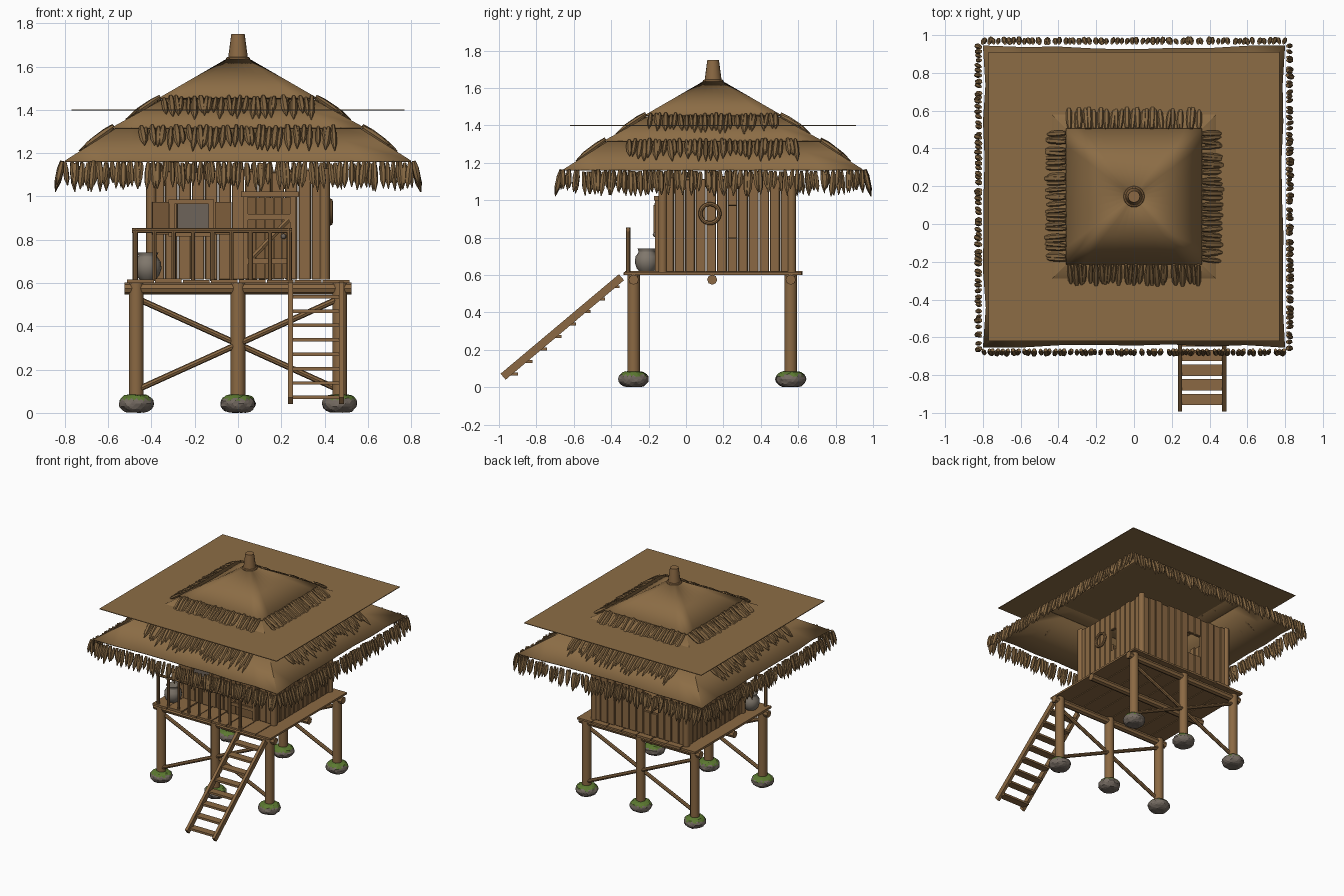
import bpy, bmesh, math, random
from mathutils import Vector, Matrix

if "Cube" in bpy.data.objects:
    bpy.data.objects.remove(bpy.data.objects["Cube"])

random.seed(7)
CY = 0.145  # roof centre in y
rnd = random.uniform


def material(name, rgb):
    m = bpy.data.materials.new(name)
    m.diffuse_color = (*rgb, 1)
    m.use_nodes = True
    m.node_tree.nodes["Principled BSDF"].inputs["Base Color"].default_value = m.diffuse_color
    return m


THATCH = material("thatch", (0.262, 0.152, 0.060))
STRAW = material("straw", (0.235, 0.137, 0.055))
WOOD = material("wood", (0.258, 0.141, 0.056))
DARK = material("dark_wood", (0.20, 0.108, 0.042))
STONE = material("stone", (0.175, 0.145, 0.120))
MOSS = material("moss", (0.105, 0.19, 0.030))
CLAY = material("grey_clay", (0.215, 0.185, 0.150))
PANE = material("window_grey", (0.155, 0.125, 0.100))


def finish(name, bm, *mats, smooth=False):
    bmesh.ops.recalc_face_normals(bm, faces=bm.faces)
    me = bpy.data.meshes.new(name)
    bm.to_mesh(me)
    bm.free()
    for m in mats:
        me.materials.append(m)
    ob = bpy.data.objects.new(name, me)
    bpy.context.collection.objects.link(ob)
    if smooth:
        bpy.ops.object.select_all(action='DESELECT')
        ob.select_set(True)
        bpy.context.view_layer.objects.active = ob
        bpy.ops.object.shade_smooth_by_angle(angle=math.radians(40))
    return ob


def box(bm, lo, hi, rot=None):
    lo, hi = Vector(lo), Vector(hi)
    m = Matrix.Translation((lo + hi) / 2)
    if rot:
        m = m @ rot
    bmesh.ops.create_cube(bm, size=1, matrix=m @ Matrix.Diagonal((*(hi - lo), 1)))


def tube(bm, a, b, rings, n=10):
    """Rings of (fraction, radius) swept along the line a-b."""
    a, b = Vector(a), Vector(b)
    q = (b - a).to_track_quat('Z', 'Y')
    rows = []
    for t, r in rings:
        c = a.lerp(b, t)
        rows.append([bm.verts.new(c + q @ Vector((r * math.cos(k * math.tau / n), r * math.sin(k * math.tau / n), 0)))
                     for k in range(n)])
    for p, s in zip(rows, rows[1:]):
        for k in range(n):
            bm.faces.new((p[k], p[(k + 1) % n], s[(k + 1) % n], s[k]))
    bm.faces.new(rows[0])
    bm.faces.new(rows[-1])


def rod(bm, a, b, r, n=10):
    tube(bm, a, b, [(0, r), (1, r)], n)


def torus(bm, centre, axis_x, R, r, n=20, k=8):
    grid = []
    for i in range(n):
        t = i * math.tau / n
        ring = []
        for j in range(k):
            s = j * math.tau / k
            u, v, w = (R + r * math.cos(s)) * math.cos(t), (R + r * math.cos(s)) * math.sin(t), r * math.sin(s)
            ring.append(bm.verts.new(Vector(centre) + Vector((w, u, v) if axis_x else (u, v, w))))
        grid.append(ring)
    for i in range(n):
        for j in range(k):
            p, q = grid[i], grid[(i + 1) % n]
            bm.faces.new((p[j], q[j], q[(j + 1) % k], p[(j + 1) % k]))


# Roof: three stacked thatch skirts
def skirt(name, top, bottom, wave=0.0, round_top=False, n=8):
    bm = bmesh.new()
    rows = []
    for f in (0, 0.5, 1):
        h = top[0] + (bottom[0] - top[0]) * f
        z = top[1] + (bottom[1] - top[1]) * f
        row = []
        for side in range(4):
            for i in range(n):
                u = -1 + 2 * i / n
                p = Vector((u, -1, 0))
                if round_top and f == 0:
                    p.normalize()
                hh = h - (rnd(0, wave) if f == 1 and i else 0)
                p = Matrix.Rotation(side * math.pi / 2, 3, 'Z') @ (p * hh)
                row.append(bm.verts.new((p.x, p.y + CY, z)))
        rows.append(row)
    for a, b in zip(rows, rows[1:]):
        for i in range(4 * n):
            j = (i + 1) % (4 * n)
            bm.faces.new((a[i], b[i], b[j], a[j]))
    ob = finish(name, bm, THATCH, smooth=True)
    mod = ob.modifiers.new("thickness", 'SOLIDIFY')
    mod.thickness, mod.offset = 0.008, -1


skirt("roof_top", (0.045, 1.64), (0.36, 1.458), round_top=True)
skirt("roof_middle", (0.30, 1.475), (0.58, 1.32))
skirt("roof_lower", (0.50, 1.355), (0.80, 1.165), wave=0.02)
bm = bmesh.new()
box(bm, (-0.77, CY - 0.765, 1.396), (0.77, CY + 0.765, 1.401))
finish("roof_sheet", bm, THATCH)


# Hanging straw fringes on all four sides
def fringe(name, half, z, span, count, out, drop, r):
    bm = bmesh.new()
    for side in range(4):
        rot = Matrix.Rotation(side * math.pi / 2, 3, 'Z')
        for i in range(count):
            u = -span + 2 * span * (i + 0.5) / count + rnd(-0.008, 0.008)
            k, rr = rnd(0.72, 1.08), r * rnd(0.8, 1.2)
            a = rot @ Vector((u, -half, 0))
            b = rot @ Vector((u + rnd(-0.015, 0.015), -half - out * k, 0))
            tube(bm, a + Vector((0, CY, z + rnd(-0.008, 0.006))), b + Vector((0, CY, z - drop * k)),
                 [(0, rr * 0.6), (0.3, rr), (0.7, rr * 0.95), (1, rr * 0.15)], 6)
    finish(name, bm, STRAW, smooth=True)


fringe("fringe_top", 0.36, 1.457, 0.35, 26, 0.15, 0.095, 0.015)
fringe("fringe_middle", 0.575, 1.322, 0.46, 34, 0.15, 0.105, 0.015)
fringe("fringe_lower", 0.812, 1.158, 0.81, 60, 0.03, 0.128, 0.014)

# Finial with rope ring
bm = bmesh.new()
tube(bm, (0, CY, 1.61), (0, CY, 1.75), [(0, 0.047), (0.3, 0.044), (1, 0.031)], 16)
torus(bm, (0, CY, 1.635), False, 0.046, 0.010)
finish("finial", bm, WOOD, smooth=True)

# Posts and stones
posts, stones = bmesh.new(), bmesh.new()
for x in (-0.47, 0, 0.47):
    for y in (-0.28, 0.56):
        rod(posts, (x, y, 0.05), (x, y, 0.60), 0.034, 12)
        made = bmesh.ops.create_icosphere(stones, subdivisions=3, radius=1)["verts"]
        for v in made:
            k = rnd(0.95, 1.04)
            cz = max(-0.8, min(0.8, v.co.z)) / 0.8
            v.co = Vector((x + v.co.x * 0.081 * k, y + v.co.y * 0.081 * k, 0.043 + cz * 0.041 * k))
for f in stones.faces:
    c = f.calc_center_median()
    f.material_index = int(c.z > 0.062 + rnd(-0.008, 0.008))
finish("posts", posts, WOOD, smooth=True)
finish("foot_stones", stones, STONE, MOSS)

# Cross braces front and back, beams under the deck
bm = bmesh.new()
for y in (-0.28, 0.56):
    for s in (-1, 1):
        rod(bm, (-0.47 * s, y + 0.01 * s, 0.53), (0.47 * s, y + 0.01 * s, 0.105), 0.014, 8)
finish("cross_braces", bm, WOOD, smooth=True)
bm = bmesh.new()
for y in (-0.28, 0.14, 0.56):
    rod(bm, (-0.525, y, 0.575), (0.525, y, 0.575), 0.027, 8)
finish("deck_beams", bm, WOOD)

# Deck planks
bm = bmesh.new()
for i in range(8):
    x, d = -0.515 + i * 0.129, rnd(-0.003, 0.003)
    box(bm, (x + 0.003, -0.33 + d, 0.6), (x + 0.126, 0.62 + d, 0.617 + d))
finish("deck", bm, WOOD)


# Walls of vertical planks; a hole is (u0, u1, z0, z1)
def wall(name, a, b, place, hole=None, n=13):
    bm = bmesh.new()
    w = (b - a) / n
    for i in range(n):
        u0, u1, t = a + i * w + 0.002, a + (i + 1) * w - 0.002, rnd(0.008, 0.015)
        spans = [(0.615, 1.12 + rnd(-0.01, 0.01))]
        if hole and hole[0] < (u0 + u1) / 2 < hole[1]:
            spans = [(0.615, hole[2]), (hole[3], 1.12)]
        for z0, z1 in spans:
            p, q = place(u0, -0.012), place(u1, t)
            box(bm, (min(p[0], q[0]), min(p[1], q[1]), z0), (max(p[0], q[0]), max(p[1], q[1]), z1))
    bmesh.ops.bevel(bm, geom=bm.edges[:], offset=0.004, segments=1, affect='EDGES')
    finish(name, bm, WOOD)


wall("front_wall", -0.40, 0.40, lambda u, d: (u, -0.125 - d))
wall("back_wall", -0.40, 0.40, lambda u, d: (u, 0.565 + d), (-0.16, -0.03, 0.8, 0.97))
wall("right_wall", -0.12, 0.56, lambda u, d: (0.40 + d, u), (0.22, 0.30, 0.8, 0.97), 12)
wall("left_wall", -0.12, 0.56, lambda u, d: (-0.40 - d, u), None, 12)
bm = bmesh.new()
for x in (-0.40, 0.40):
    for y in (-0.125, 0.565):
        rod(bm, (x, y, 0.615), (x, y, 1.13), 0.024, 10)
finish("corner_posts", bm, WOOD, smooth=True)

# Front window: pane, frame, open shutters
bm = bmesh.new()
box(bm, (-0.28, -0.147, 0.835), (-0.135, -0.141, 0.965))
finish("window_pane", bm, PANE)
bm = bmesh.new()
for x in (-0.305, -0.125):
    box(bm, (x - 0.012, -0.165, 0.82), (x + 0.012, -0.135, 0.985))
for z in (0.825, 0.975):
    box(bm, (-0.32, -0.168, z - 0.011), (-0.11, -0.135, z + 0.011))
finish("window_frame", bm, WOOD)
bm = bmesh.new()
for x, s in ((-0.36, 1), (-0.068, -1)):
    box(bm, (x - 0.038, -0.165, 0.825), (x + 0.038, -0.153, 0.975), Matrix.Rotation(0.22 * s, 4, 'Z'))
finish("shutters", bm, DARK)

# Door with frame, planks and Z brace
bm = bmesh.new()
for i in range(5):
    x = 0.045 + i * 0.04
    box(bm, (x + 0.001, -0.15, 0.62), (x + 0.039, -0.138, 0.995))
finish("door_planks", bm, DARK)
bm = bmesh.new()
for x in (0.035, 0.253):
    box(bm, (x - 0.012, -0.165, 0.618), (x + 0.012, -0.135, 1.0))
box(bm, (0.015, -0.172, 0.997), (0.28, -0.135, 1.022))
for z in (0.70, 0.905):
    box(bm, (0.045, -0.162, z - 0.013), (0.245, -0.148, z + 0.013))
rod(bm, (0.06, -0.152, 0.71), (0.235, -0.152, 0.895), 0.013, 6)
finish("door_frame", bm, WOOD)
bm = bmesh.new()
bmesh.ops.create_uvsphere(bm, u_segments=10, v_segments=6, radius=0.013, matrix=Matrix.Translation((0.21, -0.165, 0.815)))
finish("door_knob", bm, PANE, smooth=True)

# Ring hung on the right wall
bm = bmesh.new()
torus(bm, (0.427, 0.128, 0.928), True, 0.051, 0.011, 24)
finish("wall_ring", bm, WOOD, smooth=True)

# Railing
bm = bmesh.new()
rod(bm, (-0.49, -0.31, 0.842), (0.25, -0.31, 0.842), 0.011, 8)
for x in (-0.475, 0.237):
    rod(bm, (x, -0.31, 0.61), (x, -0.31, 0.855), 0.012, 8)
for i in range(1, 8):
    x = -0.475 + i * 0.089
    rod(bm, (x, -0.31, 0.61), (x, -0.31, 0.84), 0.010, 8)
finish("railing", bm, WOOD, smooth=True)

# Ladder
bm = bmesh.new()
top, foot = Vector((0, -0.345, 0.588)), Vector((0, -0.978, 0.056))
tilt = Matrix.Rotation(math.atan2(top.z - foot.z, top.y - foot.y), 4, 'X')
mid, half = (top + foot) / 2, Vector((0.011, (top - foot).length / 2, 0.021))
for x in (0.243, 0.478):
    c = mid + Vector((x, 0, 0))
    box(bm, c - half, c + half, tilt)
for i in range(8):
    y, z = -0.385 - i * 0.0777, 0.537 - i * 0.0665
    box(bm, (0.245, y - 0.03, z - 0.008), (0.476, y + 0.03, z + 0.008))
finish("ladder", bm, WOOD)

# Jar on the deck
bm = bmesh.new()
tube(bm, (-0.417, -0.21, 0.617), (-0.417, -0.21, 0.742),
     [(0, 0.038), (0.15, 0.054), (0.4, 0.064), (0.65, 0.06), (0.82, 0.045), (0.88, 0.043), (1, 0.05)], 16)
finish("jar", bm, CLAY, smooth=True)
